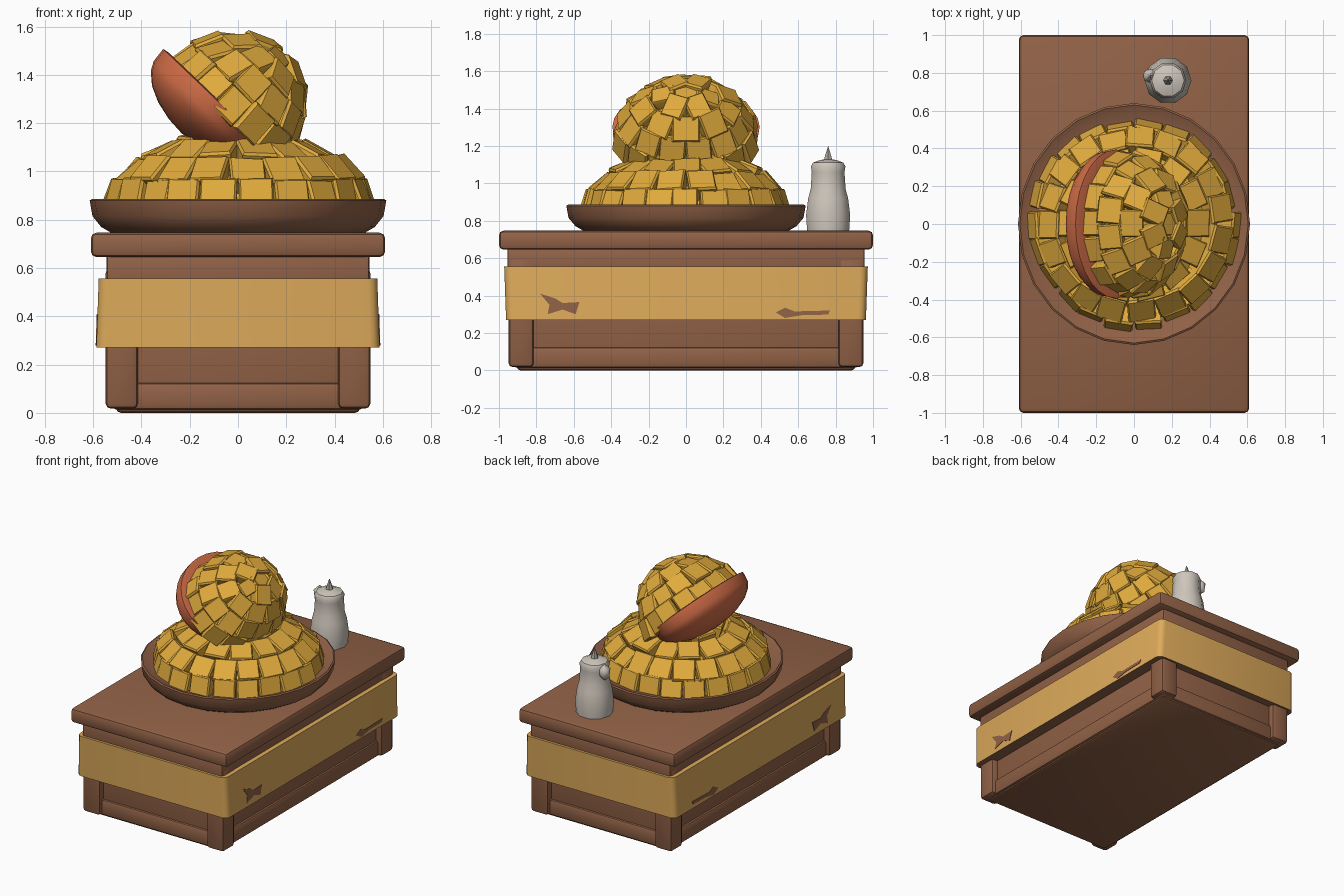
import bpy, bmesh, math, random
from mathutils import Vector, Matrix

if "Cube" in bpy.data.objects:
    bpy.data.objects.remove(bpy.data.objects["Cube"])

random.seed(4)


def material(name, r, g, b):
    m = bpy.data.materials.new(name)
    m.diffuse_color = (r, g, b, 1)
    m.use_nodes = True
    m.node_tree.nodes["Principled BSDF"].inputs["Base Color"].default_value = m.diffuse_color
    return m


WOOD = material("brown wood", 0.285, 0.121, 0.062)
CLOTH = material("ochre cloth", 0.74, 0.41, 0.105)
FRUIT = material("golden fruit", 0.75, 0.405, 0.046)
SKIN = material("coral skin", 0.65, 0.155, 0.064)
WAX = material("pale wax", 0.62, 0.565, 0.50)
WICK = material("grey wick", 0.40, 0.37, 0.33)


def finish(bm, name, mats, angle=35, matrix=None):
    bmesh.ops.recalc_face_normals(bm, faces=bm.faces[:])
    me = bpy.data.meshes.new(name)
    if matrix:
        bm.transform(matrix)
    bm.to_mesh(me)
    bm.free()
    for m in mats:
        me.materials.append(m)
    me.shade_smooth()
    me.set_sharp_from_angle(angle=math.radians(angle))
    ob = bpy.data.objects.new(name, me)
    bpy.context.collection.objects.link(ob)
    return ob


def box(name, mat, x0, x1, y0, y1, z0, z1, bevel=0.015):
    bm = bmesh.new()
    bmesh.ops.create_cube(bm, size=1)
    for v in bm.verts:
        v.co = Vector(((x0 + x1) / 2 + v.co.x * (x1 - x0),
                       (y0 + y1) / 2 + v.co.y * (y1 - y0),
                       (z0 + z1) / 2 + v.co.z * (z1 - z0)))
    if bevel:
        bmesh.ops.bevel(bm, geom=bm.edges[:], offset=bevel, segments=2,
                        affect='EDGES', profile=0.5)
    return finish(bm, name, [mat])


def lathe(name, mat, profile, sides, centre=(0, 0, 0), sx=1, sy=1, angle=40):
    bm = bmesh.new()
    rings = []
    for r, z in profile:
        if r == 0:
            rings.append([bm.verts.new((0, 0, z))] * sides)
        else:
            rings.append([bm.verts.new((r * sx * math.cos(2 * math.pi * i / sides),
                                        r * sy * math.sin(2 * math.pi * i / sides), z))
                          for i in range(sides)])
    for a, b in zip(rings, rings[1:]):
        for i in range(sides):
            j = (i + 1) % sides
            bm.faces.new(list(dict.fromkeys((a[i], a[j], b[j], b[i]))))
    return finish(bm, name, [mat], angle, Matrix.Translation(centre))


def block(bm, p, n, side, w, l, h):
    """Flared fruit cube whose outer face is centred on p and faces along n."""
    n = (n + Vector([random.uniform(-0.1, 0.1) for _ in range(3)])).normalized()
    u = (side - n * side.dot(n)).normalized()
    v = n.cross(u)
    top = p + n * random.uniform(-0.012, 0.012)
    rings = []
    for depth, k in ((h, 0.78), (0.012, 1.0), (0, 0.9)):
        rings.append([bm.verts.new(top - n * depth + u * a * w * k / 2 + v * b * l * k / 2)
                      for a, b in ((-1, -1), (1, -1), (1, 1), (-1, 1))])
    for a, b in zip(rings, rings[1:]):
        for i in range(4):
            bm.faces.new((a[i], a[(i + 1) % 4], b[(i + 1) % 4], b[i]))
    bm.faces.new(rings[-1])
    bm.faces.new(rings[0][::-1])


def cube_rings(name, rings, semi, centre, length, matrix=None):
    """Rings of fruit cubes over an ellipsoid; rings = (latitude, count)."""
    bm = bmesh.new()
    sx, sy, sz = semi
    for k, (lat, count) in enumerate(rings):
        t = math.radians(lat)
        for i in range(count):
            a = 2 * math.pi * (i + 0.5 * (k % 2)) / count + random.uniform(-0.02, 0.02)
            d = Vector((math.cos(a) * math.cos(t), math.sin(a) * math.cos(t), math.sin(t)))
            p = Vector((d.x * sx, d.y * sy, d.z * sz)) + Vector(centre)
            n = Vector((d.x / sx, d.y / sy, d.z / sz)).normalized()
            side = Vector((-math.sin(a) * sx, math.cos(a) * sy, 0))
            w = min(2 * math.pi * math.cos(t) * side.length / count, 0.17) if count > 1 else 0.13
            block(bm, p, n, side, w * random.uniform(0.9, 1.0), length * random.uniform(0.94, 1.04), 0.13)
    return finish(bm, name, [FRUIT], 30, matrix)


# Table: top slab, frieze, recessed body, lower rail, corner posts
box("table_top", WOOD, -0.61, 0.61, -1, 1, 0.645, 0.747, 0.025)
box("table_frieze", WOOD, -0.545, 0.545, -0.955, 0.955, 0.5, 0.66)
box("table_body", WOOD, -0.505, 0.505, -0.905, 0.905, 0.0, 0.6, 0.02)
box("lower_rail", WOOD, -0.52, 0.52, -0.92, 0.92, 0.012, 0.125, 0.02)
for sx in (-1, 1):
    for sy in (-1, 1):
        xs = sorted((sx * 0.415, sx * 0.548))
        ys = sorted((sy * 0.815, sy * 0.948))
        box("table_post", WOOD, *xs, *ys, 0.018, 0.6, 0.02)

# Cloth band round the table, brown on its underside
bm = bmesh.new()
bmesh.ops.create_cube(bm, size=1)
for v in bm.verts:
    top = v.co.z > 0
    hx, hy = (0.577, 0.972) if top else (0.587, 0.962)
    v.co = Vector((math.copysign(hx, v.co.x), math.copysign(hy, v.co.y), 0.556 if top else 0.27))
bmesh.ops.bevel(bm, geom=[e for e in bm.edges if abs(e.verts[0].co.z - e.verts[1].co.z) > 0.1],
                offset=0.04, segments=3, affect='EDGES', profile=0.5)
bm.normal_update()
for f in bm.faces:
    f.material_index = 1 if f.normal.z < -0.5 else 0
finish(bm, "cloth_band", [CLOTH, WOOD])

# Worn patches on the long sides of the band
butterfly = [(-0.78, 0.41), (-0.70, 0.385), (-0.66, 0.36), (-0.57, 0.365),
             (-0.59, 0.30), (-0.66, 0.325), (-0.74, 0.30), (-0.73, 0.35)]
strip = [(0.48, 0.31), (0.53, 0.335), (0.58, 0.315), (0.77, 0.32),
         (0.76, 0.298), (0.62, 0.295), (0.53, 0.28)]
for sx in (-1, 1):
    for outline in (butterfly, strip):
        bm = bmesh.new()
        f = bm.faces.new([bm.verts.new((sx * (0.587 - (z - 0.27) * 0.035 - 0.003), y, z))
                          for y, z in outline])
        ext = bmesh.ops.extrude_face_region(bm, geom=[f])
        for v in ext["geom"]:
            if isinstance(v, bmesh.types.BMVert):
                v.co.x += sx * 0.006
        finish(bm, "worn_patch", [WOOD])

# Wide bowl
lathe("bowl", WOOD, [(0, 0.742), (0.54, 0.742), (0.59, 0.77), (0.628, 0.815), (0.64, 0.88),
                     (0.63, 0.886), (0.575, 0.86), (0.45, 0.84), (0, 0.84)],
      24, sx=0.96, sy=1.0)

# Lower fruit: skin, core and rings of cubes
lathe("lower_fruit_skin", SKIN, [(0, 0.82), (0.45, 0.83), (0.51, 0.855), (0.47, 0.87), (0, 0.87)], 28)
lathe("lower_fruit_core", FRUIT, [(0.475 * math.cos(a * math.pi / 12), 0.84 + 0.26 * math.sin(a * math.pi / 12))
                                  for a in range(6)] + [(0, 1.10)], 24)
cube_rings("lower_fruit_cubes", ((11, 22), (32, 19), (52, 14), (71, 8)),
           (0.55, 0.55, 0.33), (0, 0, 0.84), 0.148)

# Upper fruit: tilted half, local x down the cut face, local z out of it
tilt = Matrix(((0.72, 0, 0.69, -0.13), (0, 1, 0, 0), (-0.69, 0, 0.72, 1.28), (0, 0, 0, 1)))
prof = [(0, -0.16)]
prof += [(math.cos(a), -0.16 * math.sin(a)) for a in (1.3, 1.0, 0.7, 0.4, 0.15)]
prof += [(1.01, 0.04), (0.92, 0.045), (0, 0.045)]
skin = lathe("upper_fruit_skin", SKIN, prof, 28, centre=(0.01, 0, 0), sx=0.295, sy=0.39, angle=50)
skin.data.transform(tilt)

core = lathe("upper_fruit_core", FRUIT,
             [(math.cos(a * math.pi / 12), 0.03 + 0.28 * math.sin(a * math.pi / 12)) for a in range(6)] + [(0, 0.31)],
             24, centre=(0.075, 0, 0), sx=0.265, sy=0.325)
core.data.transform(tilt)
cube_rings("upper_fruit_cubes", ((11, 16), (31, 14), (51, 10), (71, 6), (90, 1)),
           (0.325, 0.385, 0.365), (0.085, 0, 0.01), 0.138, tilt)

# Candle with a drip and a wick
C = (0.18, 0.76, 0)
lathe("candle", WAX, [(0, 0.745), (0.118, 0.745), (0.124, 0.83), (0.112, 0.92), (0.098, 0.97),
                      (0.092, 1.06), (0.097, 1.09), (0.086, 1.11), (0.045, 1.125), (0, 1.13)],
      10, centre=C)
lathe("candle_wick", WICK, [(0.03, 1.11), (0.018, 1.15), (0, 1.20)], 6, centre=C)
bm = bmesh.new()
bmesh.ops.create_icosphere(bm, subdivisions=1, radius=0.042)
for v in bm.verts:
    v.co.z *= 1.4
finish(bm, "candle_drip", [WAX], 50, Matrix.Translation((0.085, 0.785, 1.06)))
